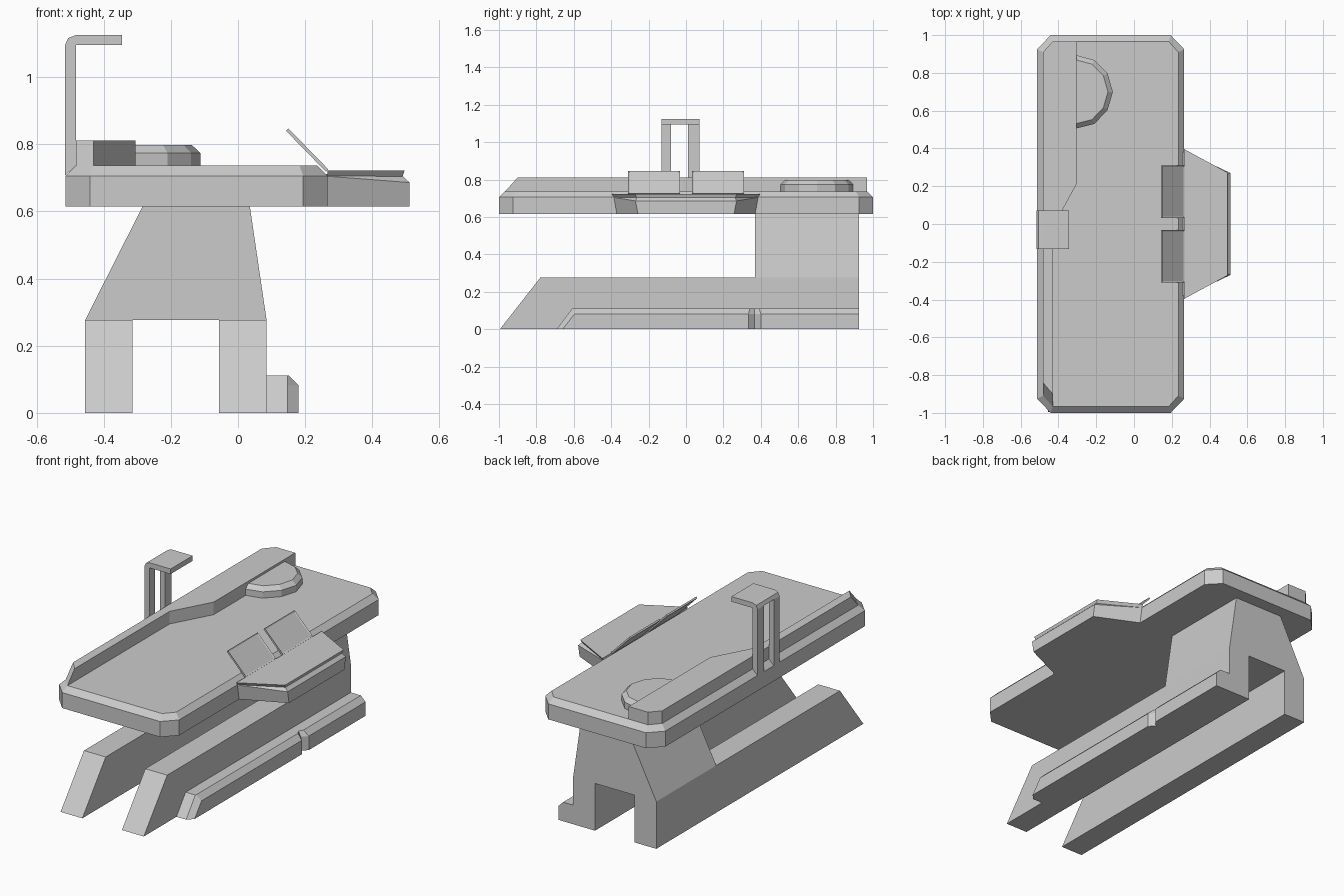
import bpy, bmesh
from mathutils import Vector

if "Cube" in bpy.data.objects:
    bpy.data.objects.remove(bpy.data.objects["Cube"])


def loft(name, rings, inset_last=None):
    """Skin between matching rings of 3D points and cap both ends."""
    bm = bmesh.new()
    loops = [[bm.verts.new(p) for p in ring] for ring in rings]
    n = len(loops[0])
    for a, b in zip(loops, loops[1:]):
        for i in range(n):
            j = (i + 1) % n
            bm.faces.new((a[i], a[j], b[j], b[i]))
    bm.faces.new(loops[0][::-1])
    last = bm.faces.new(loops[-1])
    bmesh.ops.recalc_face_normals(bm, faces=bm.faces[:])
    if inset_last:
        bmesh.ops.inset_region(bm, faces=[last], thickness=inset_last[0], depth=0)
        bmesh.ops.translate(bm, verts=last.verts[:], vec=last.normal * -inset_last[1])
    me = bpy.data.meshes.new(name)
    bm.to_mesh(me)
    bm.free()
    ob = bpy.data.objects.new(name, me)
    bpy.context.collection.objects.link(ob)
    return ob


def at_z(pts, z):
    return [(x, y, z) for x, y in pts]


def along_y(name, profile, y0, y1):
    return loft(name, [[(x, y, z) for x, z in profile] for y in (y0, y1)])


def along_x(name, profile, x0, x1):
    return loft(name, [[(x, y, z) for y, z in profile] for x in (x0, x1)])


def chamfered(x0, x1, y0, y1, cx, cy):
    return [(x0 + cx, y0), (x1 - cx, y0), (x1, y0 + cy), (x1, y1 - cy),
            (x1 - cx, y1), (x0 + cx, y1), (x0, y1 - cy), (x0, y0 + cy)]


# Table slab with clipped corners and bevelled top edge
outer = chamfered(-0.513, 0.266, -1.0, 1.0, 0.072, 0.075)
inner = chamfered(-0.482, 0.235, -0.967, 0.967, 0.052, 0.058)
loft("table_slab", [at_z(outer, 0.615), at_z(outer, 0.706), at_z(inner, 0.737)])

# Raised rail along the left edge, wider at the back
rail_tail = [(-0.43, -0.02), (-0.305, 0.21), (-0.305, 0.967), (-0.43, 0.967), (-0.482, 0.909)]
loft("side_rail", [at_z([(-0.482, -0.909), (-0.43, -0.967)] + rail_tail, 0.737),
                   at_z([(-0.482, -0.84), (-0.43, -0.90)] + rail_tail, 0.811)])

# Half-round pad beside the rail
pad = [(-0.31, 0.505), (-0.21, 0.53), (-0.14, 0.603), (-0.112, 0.70),
       (-0.14, 0.797), (-0.21, 0.868), (-0.31, 0.895)]
pad_top = [(-0.31 + (x + 0.31) * 0.87, 0.7 + (y - 0.7) * 0.87) for x, y in pad]
loft("half_round_pad", [at_z(pad, 0.737), at_z(pad, 0.774), at_z(pad_top, 0.798)])

# Overhead arm: two posts and a bent top plate
post = [(-0.515, 0.706), (-0.483, 0.737), (-0.483, 1.095), (-0.515, 1.095)]
for side, y0, y1 in (("front", -0.132, -0.08), ("back", 0.012, 0.072)):
    along_y(f"arm_post_{side}", post, y0, y1)
along_y("arm_plate", [(-0.515, 1.095), (-0.345, 1.095), (-0.345, 1.125),
                      (-0.483, 1.125), (-0.506, 1.116)], -0.132, 0.072)

# Side console: tapered body and thin lid
loft("console_body", [
    [(0.25, -0.377, 0.615), (0.511, -0.257, 0.615), (0.511, 0.257, 0.615), (0.25, 0.377, 0.615)],
    [(0.25, -0.393, 0.706), (0.511, -0.27, 0.686), (0.511, 0.27, 0.686), (0.25, 0.393, 0.706)],
    [(0.25, -0.385, 0.712), (0.492, -0.262, 0.704), (0.492, 0.262, 0.704), (0.25, 0.385, 0.712)]])
loft("console_lid", [
    [(0.266, -0.385, 0.706), (0.49, -0.262, 0.703), (0.49, 0.262, 0.703), (0.266, 0.385, 0.706)],
    [(0.266, -0.396, 0.722), (0.496, -0.272, 0.722), (0.496, 0.272, 0.722), (0.266, 0.396, 0.722)]])

# Two tilted screens with recessed faces
low, high = Vector((0.262, 0, 0.718)), Vector((0.143, 0, 0.84))
thick = Vector((0.007, 0, 0.007))
for label, y0, y1 in (("front", -0.31, -0.032), ("back", 0.032, 0.31)):
    quad = [low + Vector((0, y0, 0)), low + Vector((0, y1, 0)),
            high + Vector((0, y1, 0)), high + Vector((0, y0, 0))]
    loft(f"screen_{label}", [quad, [p + thick for p in quad]], (0.01, 0.004))

# Tapered pedestal at the back
along_y("pedestal", [(-0.455, 0.277), (0.085, 0.277), (0.035, 0.617), (-0.283, 0.617)], 0.37, 0.925)

# Two long floor runners with raked fronts
runner = [(-0.995, 0), (0.925, 0), (0.925, 0.277), (-0.778, 0.277)]
for side, x0, x1 in (("left", -0.455, -0.314), ("right", -0.057, 0.085)):
    along_x(f"runner_{side}", runner, x0, x1)


# Foot step with a bevelled edge and a small notch
def step_ring(front, corner, edge, notch, half, z):
    return at_z([(0.08, front), (0.148, front), (edge, corner), (edge, 0.367 - half),
                 (notch, 0.367), (edge, 0.367 + half), (edge, 0.925), (0.08, 0.925)], z)


loft("foot_step", [step_ring(-0.692, -0.66, 0.18, 0.15, 0.033, 0),
                   step_ring(-0.63, -0.595, 0.18, 0.15, 0.033, 0.082),
                   step_ring(-0.607, -0.60, 0.15, 0.135, 0.025, 0.112)])
